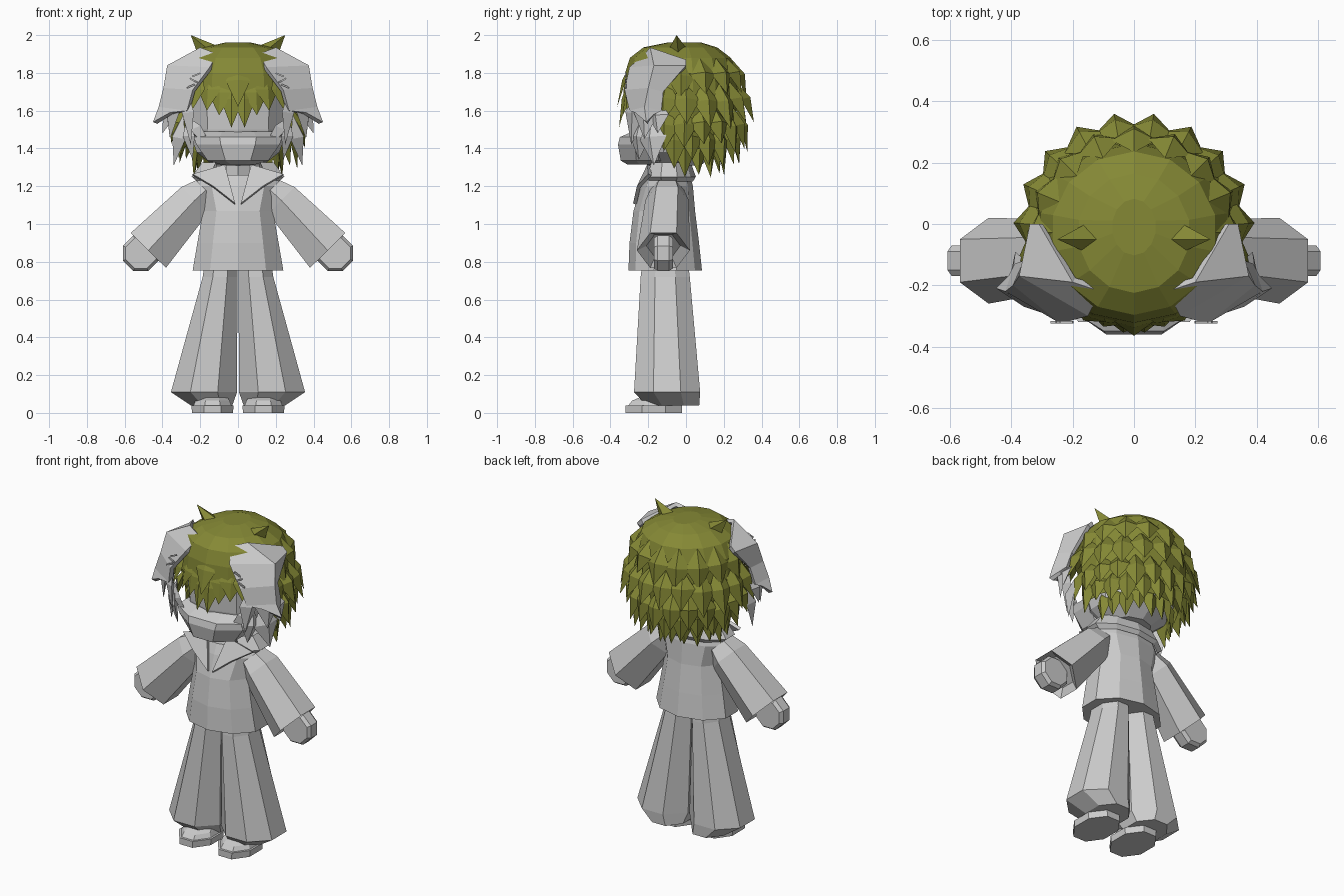
import bpy
import bmesh
import random
from math import sin, cos, pi, radians
from mathutils import Vector, Matrix

if "Cube" in bpy.data.objects:
    bpy.data.objects.remove(bpy.data.objects["Cube"])
random.seed(4)


def material(name, rgb):
    m = bpy.data.materials.new(name)
    m.use_nodes = True
    m.diffuse_color = (*rgb, 1)
    m.node_tree.nodes["Principled BSDF"].inputs["Base Color"].default_value = (*rgb, 1)
    return m


GREY = material("light grey", (0.6, 0.6, 0.6))
OLIVE = material("olive green", (0.235, 0.25, 0.036))
SIDES = (("left", 1), ("right", -1))


def finish(name, bm, mat):
    bmesh.ops.recalc_face_normals(bm, faces=bm.faces[:])
    me = bpy.data.meshes.new(name)
    bm.to_mesh(me)
    bm.free()
    me.materials.append(mat)
    ob = bpy.data.objects.new(name, me)
    bpy.context.collection.objects.link(ob)
    return ob


def ring(n, centre, ru, rv, u=(1, 0, 0), v=(0, 1, 0), flat=True):
    """Points around an ellipse; flat puts sides, not corners, on the axes."""
    off, k = (pi / n, 1 / cos(pi / n)) if flat else (0, 1)
    c, u, v = Vector(centre), Vector(u), Vector(v)
    return [c + u * ru * k * cos(off + 2 * pi * i / n) + v * rv * k * sin(off + 2 * pi * i / n)
            for i in range(n)]


def loft(name, rings, mat, caps=True, drop=None):
    """Skin rings of points; drop removes faces by a rule on their centre."""
    bm = bmesh.new()
    vs = [[bm.verts.new(p) for p in r] for r in rings]
    n = len(vs[0])
    for a, b in zip(vs, vs[1:]):
        for i in range(n):
            j = (i + 1) % n
            bm.faces.new((a[i], a[j], b[j], b[i]))
    if caps:
        bm.faces.new(vs[0])
        bm.faces.new(vs[-1])
    if drop:
        gone = [f for f in bm.faces if drop(f.calc_center_median())]
        bmesh.ops.delete(bm, geom=gone, context="FACES")
    return finish(name, bm, mat)


def stack(name, n, rows, mat, **kw):
    """Loft of level rings, each row being z, centre x, centre y, half width, half depth."""
    return loft(name, [ring(n, (x, y, z), rx, ry) for z, x, y, rx, ry in rows], mat, **kw)


def add_lock(bm, root, tip, out, width, thick=0.03, bulge=0.45):
    """One pointed lock of hair with a ridge on its outer side."""
    root, tip, out = Vector(root), Vector(tip), Vector(out).normalized()
    side = (tip - root).cross(out).normalized() * width / 2
    mid = root.lerp(tip, bulge)
    t, l, r, o, p = [bm.verts.new(q) for q in
                     (root, mid - side, mid + side, mid + out * thick, tip)]
    for f in ((t, l, o), (t, o, r), (l, p, o), (o, p, r), (t, r, l), (l, r, p)):
        bm.faces.new(f)


# Torso
stack("tunic", 10, [
    (0.755, 0, -0.11, 0.24, 0.185), (0.9, 0, -0.115, 0.215, 0.175),
    (1.07, 0, -0.115, 0.185, 0.155), (1.2, 0, -0.1, 0.225, 0.13),
    (1.26, 0, -0.095, 0.2, 0.11)], GREY)
stack("neck", 6, [(1.22, 0, -0.1, 0.06, 0.06), (1.36, 0, -0.1, 0.06, 0.06)], GREY)
collar = stack("collar", 10, [
    (1.225, 0, -0.09, 0.215, 0.12), (1.25, 0, -0.09, 0.245, 0.135),
    (1.325, 0, -0.09, 0.19, 0.11), (1.27, 0, -0.09, 0.16, 0.09)],
    GREY, caps=False, drop=lambda c: c.y < -0.16 and abs(c.x) < 0.08)

for side, s in SIDES:
    # Lapels
    bm = bmesh.new()
    vs = [bm.verts.new((x * s, y, z)) for x, y, z in (
        (0.07, -0.205, 1.315), (0.24, -0.2, 1.265), (0.13, -0.26, 1.2), (0.015, -0.28, 1.11))]
    bm.faces.new(vs)
    lapel = finish(side + "_lapel", bm, GREY)
    lapel.modifiers.new("thickness", "SOLIDIFY").thickness = 0.02

    # Wide trouser legs, turned in at the hem
    stack(side + "_trouser_leg", 8, [
        (0.8, 0.09 * s, -0.11, 0.085, 0.12), (0.72, 0.095 * s, -0.11, 0.092, 0.13),
        (0.11, 0.18 * s, -0.1, 0.175, 0.175), (0.04, 0.14 * s, -0.07, 0.11, 0.14)], GREY)

    # Shoes
    stack(side + "_shoe_sole", 8, [
        (0, 0.135 * s, -0.17, 0.108, 0.15), (0.04, 0.135 * s, -0.17, 0.112, 0.15)], GREY)
    stack(side + "_shoe_upper", 8, [
        (0.04, 0.135 * s, -0.165, 0.1, 0.14), (0.065, 0.135 * s, -0.16, 0.09, 0.125),
        (0.1, 0.135 * s, -0.12, 0.07, 0.08)], GREY)

    # Flared six-sided sleeves
    across = (0.71 * s, 0, 0.7)
    loft(side + "_sleeve", [
        ring(6, (x * s, y, z), ry, rw, (0, 1, 0), across, False) for x, y, z, ry, rw in (
            (0.17, -0.1, 1.18, 0.09, 0.085), (0.23, -0.1, 1.125, 0.115, 0.115),
            (0.475, -0.12, 0.86, 0.14, 0.152), (0.45, -0.12, 0.885, 0.09, 0.1))], GREY)

    # Hands
    loft(side + "_hand", [
        ring(8, (0.515 * s, y, 0.845), r, r, (1, 0, 0), (0, 0, 1))
        for y, r in ((-0.17, 0.08), (-0.15, 0.094), (-0.09, 0.094), (-0.07, 0.08))], GREY)

# Head and muffler over the mouth
stack("head", 10, [
    (1.31, 0, -0.06, 0.13, 0.13), (1.38, 0, -0.05, 0.22, 0.21), (1.5, 0, -0.04, 0.26, 0.24),
    (1.7, 0, -0.04, 0.27, 0.25), (1.85, 0, -0.03, 0.22, 0.22)], GREY)
stack("muffler", 8, [
    (1.315, 0, -0.2, 0.09, 0.11), (1.335, 0, -0.205, 0.16, 0.14), (1.42, 0, -0.205, 0.22, 0.155),
    (1.46, 0, -0.2, 0.235, 0.15), (1.49, 0, -0.18, 0.2, 0.1)], GREY)

# Hair cap, open over the face
CY = -0.03
stack("hair_cap", 14, [
    (1.4, 0, CY, 0.27, 0.25), (1.52, 0, CY, 0.3, 0.28), (1.68, 0, CY, 0.315, 0.295),
    (1.8, 0, CY, 0.305, 0.285), (1.88, 0, CY, 0.265, 0.26), (1.935, 0, CY, 0.18, 0.19),
    (1.96, 0, CY + 0.02, 0.07, 0.09)], OLIVE,
    drop=lambda c: (c.z < 1.67 and c.y < -0.06) or c.z < 1.41)

# Rows of spiky locks around the back and sides
bm = bmesh.new()
for count, spread, rb, zb, rt, zt, width in (
        (11, 112, 0.265, 1.88, 0.35, 1.67, 0.15), (12, 104, 0.29, 1.76, 0.395, 1.52, 0.15),
        (13, 104, 0.29, 1.62, 0.355, 1.4, 0.14), (12, 96, 0.26, 1.55, 0.315, 1.32, 0.13),
        (10, 84, 0.19, 1.5, 0.235, 1.265, 0.11)):
    for i in range(count):
        a = radians(spread) * (2 * i / (count - 1) - 1)
        d = Vector((sin(a), cos(a), 0))
        c = Vector((0, CY, 0))
        tip = c + d * rt + Vector((0, 0, zt + random.uniform(-0.03, 0.03)))
        add_lock(bm, c + d * rb + Vector((0, 0, zb)), tip, d + Vector((0, 0, 0.3)), width, 0.04)
finish("back_hair_locks", bm, OLIVE)

# Fringe
bm = bmesh.new()
for x, z, w in ((0.035, 1.51, 0.12), (0.1, 1.575, 0.14), (0.165, 1.6, 0.14), (0.245, 1.6, 0.13)):
    for side, s in SIDES:
        d = Vector((x * s * 1.2, -0.3, 0.05))
        add_lock(bm, (x * s * 0.8, -0.29 + x * 0.3, 1.84),
                 (x * s, -0.365 + x * 0.3, z), d, w, 0.02, 0.55)
add_lock(bm, (0, -0.28, 1.87), (0, -0.365, 1.62), (0, -1, 0.3), 0.13, 0.02)
finish("fringe", bm, OLIVE)

for side, s in SIDES:
    # Pointed tufts on the crown
    bm = bmesh.new()
    base = [bm.verts.new((x * s, y, z)) for x, y, z in (
        (0.09, -0.05, 1.935), (0.14, 0.01, 1.92), (0.21, -0.04, 1.89), (0.14, -0.1, 1.91))]
    tip = bm.verts.new((0.25 * s, -0.05, 2.0))
    bm.faces.new(base)
    for i in range(4):
        bm.faces.new((base[i], base[(i + 1) % 4], tip))
    finish(side + "_crown_tuft", bm, OLIVE)

    # Folded hanging ear: each row runs front edge, ridge, back edge
    rows = (((0.11, -0.22, 1.9), (0.2, -0.19, 1.935), (0.31, 0, 1.87)),
            ((0.15, -0.3, 1.83), (0.375, -0.17, 1.84), (0.34, 0, 1.84)),
            ((0.24, -0.325, 1.71), (0.395, -0.2, 1.72), (0.36, -0.12, 1.7)),
            ((0.27, -0.3, 1.6), (0.42, -0.22, 1.62), (0.39, -0.13, 1.6)),
            ((0.36, -0.27, 1.59), (0.45, -0.21, 1.54), (0.41, -0.17, 1.58)))
    bm = bmesh.new()
    vs = [[bm.verts.new((x * s, y, z)) for x, y, z in r] for r in rows]
    for a, b in zip(vs, vs[1:]):
        for i in (0, 1):
            bm.faces.new((a[i], a[i + 1], b[i + 1], b[i]))
    ear = finish(side + "_ear", bm, GREY)
    ear.modifiers.new("thickness", "SOLIDIFY").thickness = 0.025

    # Pale locks below the ear
    bm = bmesh.new()
    for root, tip, w in (
            ((0.27, -0.25, 1.72), (0.25, -0.29, 1.42), 0.12),
            ((0.33, -0.2, 1.72), (0.36, -0.22, 1.45), 0.16),
            ((0.33, -0.14, 1.65), (0.4, -0.15, 1.48), 0.12),
            ((0.29, -0.22, 1.58), (0.13, -0.29, 1.385), 0.1),
            ((0.29, -0.18, 1.58), (0.34, -0.17, 1.31), 0.16),
            ((0.27, -0.24, 1.56), (0.24, -0.25, 1.34), 0.12)):
        add_lock(bm, (root[0] * s, *root[1:]), (tip[0] * s, *tip[1:]), (s, -0.5, 0.1), w, 0.04)
    finish(side + "_side_locks", bm, GREY)

    # Small clips on the ear
    bm = bmesh.new()
    for x, z, tilt in ((0.22, 1.79, 0.4), (0.235, 1.76, -0.5), (0.25, 1.73, 0.4)):
        bmesh.ops.create_cube(bm, size=1, matrix=Matrix.Translation((x * s, -0.32, z))
                              @ Matrix.Rotation(tilt * s, 4, "Y")
                              @ Matrix.Diagonal((0.045, 0.008, 0.008, 1)))
    finish(side + "_ear_clip", bm, GREY)
